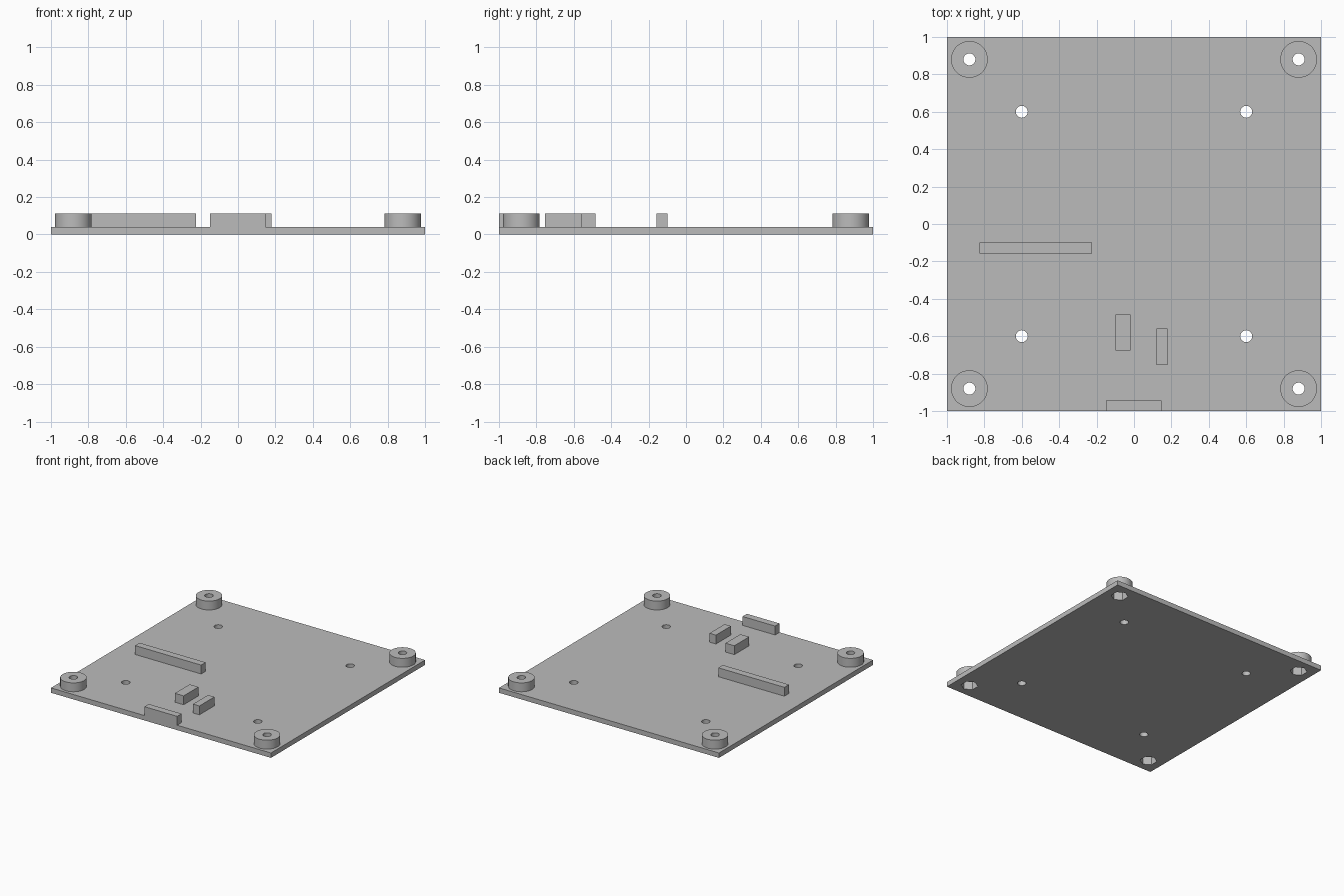
import bpy
import bmesh
from mathutils import Matrix, Vector

if "Cube" in bpy.data.objects:
    bpy.data.objects.remove(bpy.data.objects["Cube"])

PLATE_TOP, TOP = 0.04, 0.113
CORNER, INNER = 0.88, 0.6
SIGNS = [(-1, -1), (1, -1), (-1, 1), (1, 1)]

grey = bpy.data.materials.new("plain grey")
grey.use_nodes = True
colour = (0.5, 0.5, 0.5, 1)
grey.diffuse_color = colour
grey.node_tree.nodes["Principled BSDF"].inputs["Base Color"].default_value = colour


def finish(name, bm):
    mesh = bpy.data.meshes.new(name)
    bm.to_mesh(mesh)
    bm.free()
    mesh.materials.append(grey)
    obj = bpy.data.objects.new(name, mesh)
    bpy.context.collection.objects.link(obj)
    return obj


def box(name, x0, x1, y0, y1, z0, z1):
    bm = bmesh.new()
    size = Vector((x1 - x0, y1 - y0, z1 - z0))
    centre = Vector((x0 + x1, y0 + y1, z0 + z1)) / 2
    bmesh.ops.create_cube(bm, size=1, matrix=Matrix.Translation(centre) @ Matrix.Diagonal(size.to_4d()))
    return finish(name, bm)


def cylinders(name, places, radius, sides, z0, z1):
    bm = bmesh.new()
    for x, y in places:
        bmesh.ops.create_cone(bm, cap_ends=True, segments=sides, radius1=radius, radius2=radius,
                              depth=z1 - z0, matrix=Matrix.Translation((x, y, (z0 + z1) / 2)))
    return finish(name, bm)


def cut(obj, cutters):
    for cutter in cutters:
        mod = obj.modifiers.new("holes", 'BOOLEAN')
        mod.operation, mod.solver, mod.object = 'DIFFERENCE', 'EXACT', cutter
    bpy.ops.object.select_all(action='DESELECT')
    bpy.context.view_layer.objects.active = obj
    obj.select_set(True)
    for mod in list(obj.modifiers):
        bpy.ops.object.modifier_apply(modifier=mod.name)
    bpy.ops.object.shade_smooth_by_angle(angle=0.6)


corners = [(sx * CORNER, sy * CORNER) for sx, sy in SIGNS]
inner = [(sx * INNER, sy * INNER) for sx, sy in SIGNS]

# Hole cutters: round bores, and hexagonal nut pockets open at the underside
bores = cylinders("bore_cutter", corners + inner, 0.032, 32, -0.1, 0.2)
pockets = cylinders("nut_pocket_cutter", corners, 0.065, 6, -0.1, 0.07)

# Base plate with its four inner holes and corner pockets
plate = box("base_plate", -1, 1, -1, 1, 0, PLATE_TOP)
cut(plate, [bores, pockets])

# Corner standoffs
for (sx, sy), place in zip(SIGNS, corners):
    name = ("front" if sy < 0 else "back") + ("_left" if sx > 0 else "_right") + "_standoff"
    cut(cylinders(name, [place], 0.098, 64, PLATE_TOP, TOP), [bores, pockets])

for cutter in (bores, pockets):
    bpy.data.objects.remove(cutter)

# Upright blocks on the plate
box("long_bar", -0.825, -0.225, -0.158, -0.099, PLATE_TOP, TOP)
box("centre_block", -0.1, -0.02, -0.677, -0.485, PLATE_TOP, TOP)
box("side_block", 0.12, 0.178, -0.755, -0.56, PLATE_TOP, TOP)
box("front_edge_block", -0.15, 0.147, -1, -0.943, PLATE_TOP, TOP)
